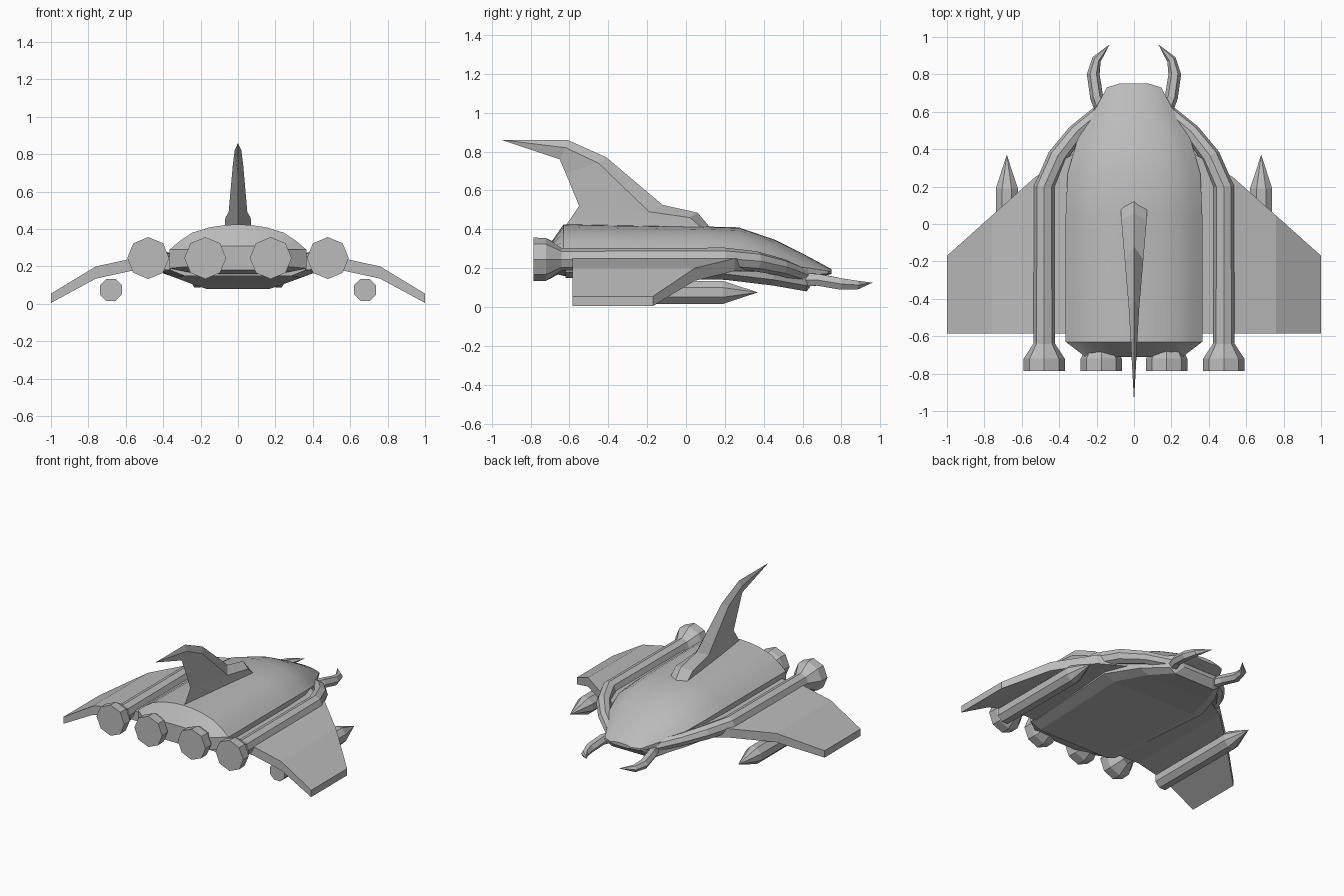
import bpy, math
from mathutils import Vector

cube = bpy.data.objects.get("Cube")
if cube:
    bpy.data.objects.remove(cube, do_unlink=True)

grey = bpy.data.materials.new("hull_grey")
grey.use_nodes = True
colour = (0.5, 0.5, 0.5, 1)
grey.diffuse_color = colour
grey.node_tree.nodes["Principled BSDF"].inputs["Base Color"].default_value = colour


def loft(name, rings, mirror=False, smooth=False):
    """Skin a list of equal-length closed rings and cap both ends."""
    n = len(rings[0])
    verts = [p for ring in rings for p in ring]
    faces = [tuple(range(n)), tuple(range((len(rings) - 1) * n, len(rings) * n))]
    for r in range(len(rings) - 1):
        for i in range(n):
            j = (i + 1) % n
            faces.append((r * n + i, r * n + j, (r + 1) * n + j, (r + 1) * n + i))
    mesh = bpy.data.meshes.new(name)
    mesh.from_pydata(verts, [], faces)
    mesh.materials.append(grey)
    obj = bpy.data.objects.new(name, mesh)
    bpy.context.collection.objects.link(obj)
    bpy.ops.object.select_all(action="DESELECT")
    obj.select_set(True)
    bpy.context.view_layer.objects.active = obj
    bpy.ops.object.mode_set(mode="EDIT")
    bpy.ops.mesh.select_all(action="SELECT")
    bpy.ops.mesh.remove_doubles(threshold=0.0005)
    bpy.ops.mesh.normals_make_consistent(inside=False)
    bpy.ops.object.mode_set(mode="OBJECT")
    if smooth:
        bpy.ops.object.shade_smooth_by_angle(angle=math.radians(30))
    if mirror:
        obj.modifiers.new("mirror", "MIRROR")
    return obj


def tube(name, path, turn=0.0, sides=8):
    """Mirrored faceted tube through (x, y, z, radius) stations."""
    pts = [Vector(p[:3]) for p in path]
    rings = []
    for k, p in enumerate(pts):
        ahead = (pts[min(k + 1, len(pts) - 1)] - pts[max(k - 1, 0)]).normalized()
        side = ahead.cross(Vector((0, 0, 1))).normalized()
        up = side.cross(ahead)
        angles = [turn + math.tau * i / sides for i in range(sides)]
        rings.append([p + path[k][3] * (side * math.cos(a) + up * math.sin(a)) for a in angles])
    return loft(name, rings, mirror=True)


def hull_ring(y, w, top, edge, low, base):
    """Domed upper body section with a vertical side and a flat underside."""
    h = top - edge
    half = [(w * 0.2, top - h * 0.03), (w * 0.42, top - h * 0.12), (w * 0.67, top - h * 0.33),
            (w * 0.85, top - h * 0.65), (w, edge), (w, low), (w * 0.6, base)]
    right = [(x, y, z) for x, z in half]
    return [(0, y, top)] + right + [(-x, y, z) for x, y, z in reversed(right)]


# Fuselage with the chamfered stern and drooping nose
loft("fuselage", [hull_ring(*s) for s in (
    (-0.71, 0.26, 0.31, 0.29, 0.20, 0.18),
    (-0.63, 0.365, 0.425, 0.29, 0.19, 0.16),
    (0.05, 0.365, 0.415, 0.29, 0.19, 0.16),
    (0.27, 0.355, 0.41, 0.28, 0.19, 0.16),
    (0.46, 0.30, 0.345, 0.24, 0.18, 0.15),
    (0.60, 0.215, 0.275, 0.205, 0.17, 0.15),
    (0.73, 0.145, 0.205, 0.185, 0.17, 0.165),
    (0.75, 0.08, 0.195, 0.185, 0.175, 0.17))], smooth=True)

# Flat belly sloping down towards the nose
loft("belly", [[(-w, y, 0.2), (w, y, 0.2), (w, y, low + 0.03), (w * 0.8, y, low),
                (-w * 0.8, y, low), (-w, y, low + 0.03)] for y, w, low in (
    (-0.62, 0.36, 0.15), (0.2, 0.42, 0.14), (0.45, 0.32, 0.11),
    (0.62, 0.21, 0.08), (0.66, 0.15, 0.13))])

# Drooping wings, lofted from root to tip
loft("wing", [[(x, -0.585, top), (x, lead, top), (x, lead, low), (x, -0.585, low)]
              for x, lead, top, low in (
    (0.25, 0.42, 0.255, 0.18), (0.53, 0.25, 0.25, 0.185),
    (0.76, 0.045, 0.20, 0.135), (1.0, -0.17, 0.055, 0.005))], mirror=True)

# Outer booms: flared nozzle, long tube, curve in to the nose
tube("engine_boom", [
    (0.48, -0.785, 0.245, 0.112), (0.48, -0.72, 0.245, 0.11), (0.48, -0.64, 0.245, 0.058),
    (0.48, 0.2, 0.25, 0.055), (0.41, 0.36, 0.235, 0.052), (0.31, 0.49, 0.205, 0.045),
    (0.18, 0.60, 0.165, 0.04)])

# Inner nozzles
tube("inner_engine", [
    (0.175, -0.785, 0.245, 0.112), (0.175, -0.72, 0.245, 0.11), (0.175, -0.62, 0.245, 0.058)])

# Curved horns beside the nose
tube("nose_horn", [
    (0.16, 0.58, 0.14, 0.04), (0.20, 0.68, 0.14, 0.035), (0.218, 0.80, 0.118, 0.034),
    (0.20, 0.88, 0.113, 0.025), (0.13, 0.96, 0.125, 0.0)], sides=6)

# Pointed missiles under the wings
tube("missile", [(0.68, -0.52, 0.075, 0.064), (0.68, 0.19, 0.075, 0.064),
                 (0.68, 0.37, 0.075, 0.0)], turn=math.pi / 8)

# Swept tail fin: leading ridge, thickest line, sharp trailing edge
loft("tail_fin", [[(0, ly, lz), (w, ty, tz), (0, ry, rz), (-w, ty, tz)]
                  for ly, lz, ty, tz, w, ry, rz in (
    (0.14, 0.39, 0.10, 0.39, 0.07, -0.64, 0.39),
    (0.06, 0.485, 0.02, 0.46, 0.068, -0.59, 0.46),
    (-0.12, 0.525, -0.19, 0.49, 0.05, -0.55, 0.52),
    (-0.41, 0.77, -0.45, 0.74, 0.028, -0.62, 0.69),
    (-0.61, 0.86, -0.62, 0.82, 0.018, -0.65, 0.76),
    (-0.95, 0.86, -0.95, 0.86, 0.0, -0.95, 0.86))])
